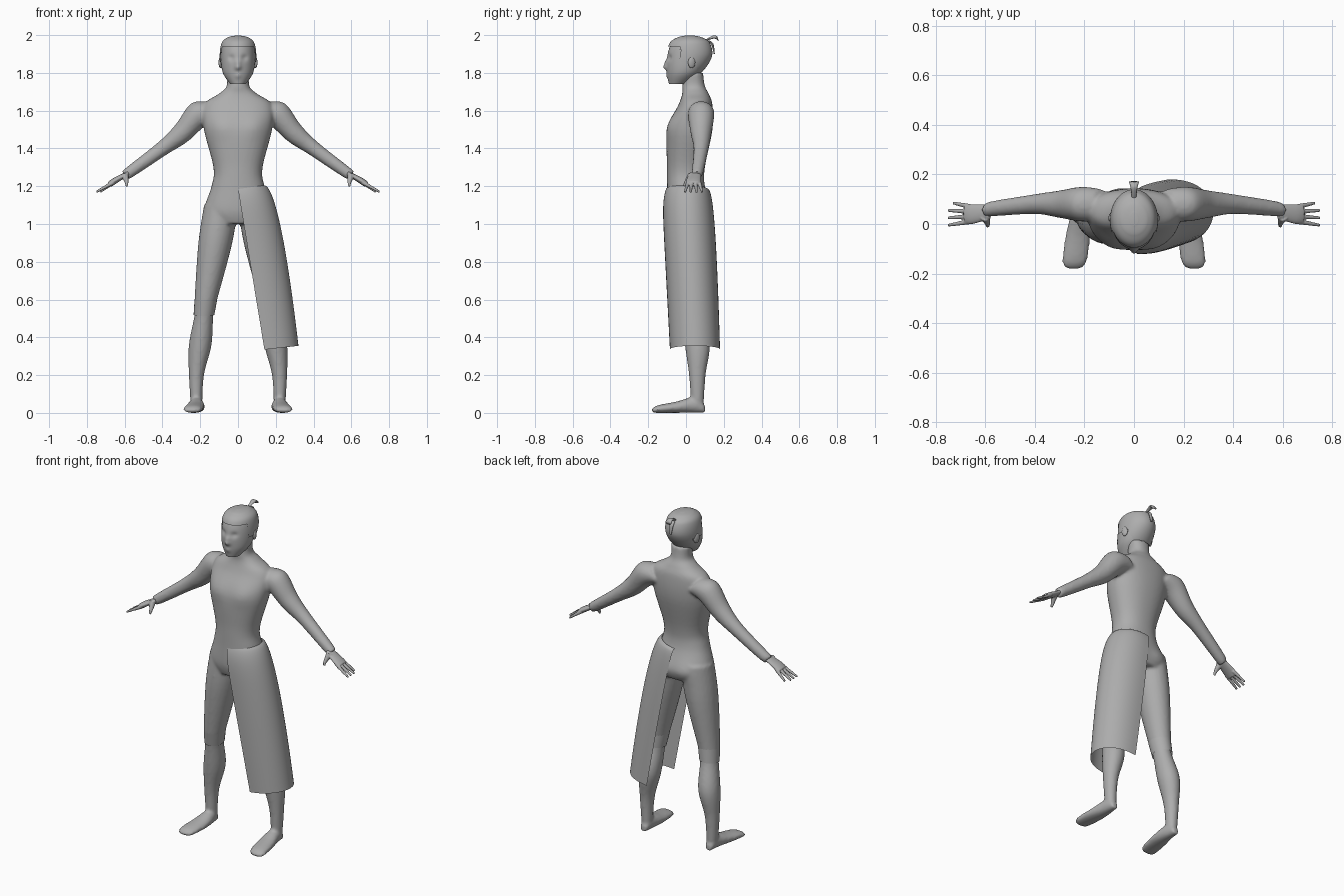
import bpy, bmesh, math
from mathutils import Vector, Matrix

cube = bpy.data.objects.get("Cube")
if cube:
    bpy.data.objects.remove(cube, do_unlink=True)

grey = bpy.data.materials.new("plain grey")
grey.use_nodes = True
grey.diffuse_color = (0.42, 0.42, 0.42, 1)
for node in grey.node_tree.nodes:
    if node.type == 'BSDF_PRINCIPLED':
        node.inputs["Base Color"].default_value = grey.diffuse_color
        node.inputs["Roughness"].default_value = 0.7

ACROSS, BACK, UP = Vector((1, 0, 0)), Vector((0, 1, 0)), Vector((0, 0, 1))
SIDES = {"left": 1, "right": -1}


def smooth_rows(rows, sub):
    """Catmull-Rom interpolation of every column."""
    out = []
    last = len(rows) - 1
    for i in range(last):
        quad = [rows[max(i - 1, 0)], rows[i], rows[i + 1], rows[min(i + 2, last)]]
        for k in range(sub):
            t = k / sub
            out.append([b + t / 2 * (c - a + t * (2 * a - 5 * b + 4 * c - d + t * (3 * (b - c) + d - a)))
                        for a, b, c, d in zip(*quad)])
    out.append(rows[last])
    return out


def limb(rows, flat=1.0):
    """Turn (x, y, z, radius) into loft rows with a flattened depth."""
    return [(*row, row[-1] * flat) for row in rows]


def loft(bm, rows, side, axis=None, mirror=1, sides=24, sub=6, power=1.0, caps=True):
    """Elliptical rings (x, y, z, half width along side, half depth) joined into a tube."""
    if axis is None:
        axis = Vector(rows[-1][:3]) - Vector(rows[0][:3])
    depth = axis.cross(side).normalized()
    rings = []
    for x, y, z, a, b in smooth_rows(rows, sub):
        ring = []
        for i in range(sides):
            angle = math.tau * i / sides
            c, s = (math.copysign(abs(f) ** power, f) for f in (math.cos(angle), math.sin(angle)))
            p = Vector((x, y, z)) + side * (a * c) + depth * (b * s)
            ring.append(bm.verts.new((p.x * mirror, p.y, max(p.z, 0))))
        rings.append(ring)
    for low, high in zip(rings, rings[1:]):
        for i in range(sides):
            j = (i + 1) % sides
            bm.faces.new((low[i], low[j], high[j], high[i]))
    if caps:
        bm.faces.new(rings[0])
        bm.faces.new(rings[-1])


def bump(bm, x, z, size, amount, facing):
    """Push a soft mirrored swelling out of the front (-1) or the back (1)."""
    for v in bm.verts:
        if facing * (v.co.y - 0.02) > 0.02:
            for centre in {x, -x}:
                distance = math.hypot(v.co.x - centre, v.co.z - z)
                v.co.y += facing * amount * math.exp(-(distance / size) ** 2)


def finish(name, bm, voxel=0, relax=0):
    """Make the object, fusing overlapping tubes into one skin when a voxel size is given."""
    bmesh.ops.recalc_face_normals(bm, faces=bm.faces)
    mesh = bpy.data.meshes.new(name)
    bm.to_mesh(mesh)
    bm.free()
    obj = bpy.data.objects.new(name, mesh)
    bpy.context.collection.objects.link(obj)
    if voxel:
        fuse = obj.modifiers.new("Fuse", 'REMESH')
        fuse.mode, fuse.voxel_size = 'VOXEL', voxel
        soften = obj.modifiers.new("Relax", 'SMOOTH')
        soften.factor, soften.iterations = 0.5, relax
        graph = bpy.context.evaluated_depsgraph_get()
        fused = bpy.data.meshes.new_from_object(obj.evaluated_get(graph))
        obj.modifiers.clear()
        obj.data = fused
    obj.data.materials.clear()
    obj.data.materials.append(grey)
    obj.data.shade_smooth()


# Body: torso, legs, feet and arms fused into one skin
torso = [(1, 0.02, 0.14, 0.1), (1.07, 0.02, 0.18, 0.12), (1.2, 0, 0.14, 0.1), (1.3, 0, 0.13, 0.1),
         (1.5, 0.02, 0.18, 0.12), (1.63, 0.05, 0.18, 0.09), (1.69, 0.05, 0.1, 0.07),
         (1.73, 0.04, 0.06, 0.06), (1.8, 0.04, 0.06, 0.05)]
leg = limb([(0.09, 0.02, 1.1, 0.09), (0.12, 0.02, 0.9, 0.09), (0.17, 0.02, 0.6, 0.06), (0.18, 0.03, 0.52, 0.05),
            (0.2, 0.06, 0.36, 0.06), (0.22, 0.06, 0.2, 0.04), (0.22, 0.06, 0.03, 0.03)], 1.1)
arm = limb([(0.13, 0.08, 1.6, 0.06), (0.21, 0.08, 1.58, 0.07), (0.3, 0.08, 1.48, 0.055),
            (0.4, 0.08, 1.4, 0.04), (0.58, 0.06, 1.27, 0.03), (0.6, 0.05, 1.26, 0.02)])
foot = [(0.22 - 0.13 * min(y, 0), y, height, width, height) for y, width, height in
        ((0.1, 0.02, 0.02), (0.07, 0.03, 0.04), (0.02, 0.04, 0.04),
         (-0.05, 0.05, 0.03), (-0.15, 0.05, 0.02), (-0.18, 0.03, 0.01))]
bm = bmesh.new()
loft(bm, [(0, y, z, a, b) for z, y, a, b in torso], ACROSS, UP, sides=48, power=0.9)
for s in SIDES.values():
    loft(bm, leg, ACROSS, mirror=s)
    loft(bm, foot, ACROSS, mirror=s)
    loft(bm, arm, BACK, mirror=s)
bump(bm, 0.09, 1.52, 0.06, 0.01, -1)
bump(bm, 0.08, 1.06, 0.06, 0.01, 1)
finish("body", bm, voxel=0.009, relax=4)

# Hands: palm, four fanned fingers and a drooping thumb
palm = limb([(0.58, 0.05, 1.27, 0.03), (0.65, 0.04, 1.23, 0.04), (0.68, 0.04, 1.21, 0.04)], 0.4)
thumb = limb([(0.6, 0.03, 1.26, 0.02), (0.59, 0, 1.22, 0.01), (0.59, -0.01, 1.2, 0.006)])
for word, s in SIDES.items():
    bm = bmesh.new()
    loft(bm, palm, BACK, mirror=s)
    loft(bm, thumb, ACROSS, mirror=s)
    for i in range(4):
        tip = 0.73 if i == 0 else 0.75
        finger = [(0.66, 0.07 - 0.02 * i, 1.22, 0.011), (tip, 0.085 - 0.03 * i, 1.17, 0.006)]
        loft(bm, limb(finger), BACK, mirror=s)
    finish(word + "_hand", bm, voxel=0.004, relax=2)

# Head with sculpted face, from (height, front, back, half width)
skull = [(1.74, -0.09, 0, 0.04), (1.8, -0.1, 0.08, 0.08), (1.88, -0.1, 0.13, 0.09),
         (1.95, -0.08, 0.12, 0.08), (1.98, -0.04, 0.08, 0.05), (1.99, 0, 0.04, 0.01)]


def head_rows(grow):
    return [(0, (front + back) / 2, z + grow, width + grow, (back - front) / 2 + grow)
            for z, front, back, width in skull]


bm = bmesh.new()
loft(bm, head_rows(0), ACROSS, UP, sides=64, sub=12)
bump(bm, 0.035, 1.88, 0.016, -0.01, -1)  # eye sockets
bump(bm, 0, 1.83, 0.015, 0.018, -1)      # nose tip
bump(bm, 0, 1.855, 0.015, 0.01, -1)      # nose bridge
bump(bm, 0, 1.785, 0.015, 0.006, -1)     # lips
finish("head", bm)


# Hair cap trimmed above the brow, beside the ears and at the nape
def below_hairline(face):
    middle = face.calc_center_median()
    line = 1.94 if middle.y < -0.03 else 1.86 if middle.y < 0.06 else 1.8
    return middle.z < line


bm = bmesh.new()
loft(bm, head_rows(0.007), ACROSS, UP, sides=96, sub=20)
bmesh.ops.delete(bm, geom=[f for f in bm.faces if below_hairline(f)], context='FACES')
finish("hair", bm)

# Topknot with a flared tuft and a hanging tail
tuft = limb([(0, 0.09, 1.96, 0.01), (0, 0.12, 1.98, 0.01), (0, 0.15, 1.99, 0.015), (0, 0.17, 1.98, 0.02)], 0.6)
tail = limb([(0, 0.12, 1.97, 0.01), (0, 0.14, 1.95, 0.012), (0, 0.15, 1.9, 0.006)], 0.5)
bm = bmesh.new()
loft(bm, tuft, ACROSS)
loft(bm, tail, ACROSS)
finish("topknot", bm)

# Ears
for word, s in SIDES.items():
    bm = bmesh.new()
    place = (Matrix.Translation((0.092 * s, 0.03, 1.855)) @ Matrix.Rotation(0.3 * s, 4, 'Z')
             @ Matrix.Diagonal((0.01, 0.02, 0.03, 1)))
    bmesh.ops.create_uvsphere(bm, u_segments=20, v_segments=12, radius=1, matrix=place)
    finish(word + "_ear", bm)

# Trouser cuffs ending just below the knees
for word, s in SIDES.items():
    bm = bmesh.new()
    cuff = [(x, y, z, a + flare, b + flare) for (x, y, z, a, b), flare in zip(leg[2:4], (0, 0.005))]
    loft(bm, cuff, ACROSS, mirror=s, caps=False)
    finish(word + "_trouser_cuff", bm)

# Half skirt wrapped round the left leg, flaring from waist to hem
bm = bmesh.new()
levels, steps, previous = 30, 32, None
for level in range(levels + 1):
    t = (level / levels) ** 1.5
    edge = 0.14 * t
    outer = 0.14 + 0.18 * t ** 0.55
    front = 0.045 * t - 0.13 + 0.025 * (1 - t) ** 15
    back = 0.11 + 0.07 * t ** 0.35
    row = []
    for i in range(steps + 1):
        angle = math.pi * (i / steps - 0.5)
        out = max(math.cos(angle), 0) ** 0.85
        row.append(bm.verts.new((edge + (outer - edge) * out,
                                 (front + back) / 2 + (back - front) / 2 * math.sin(angle),
                                 1.185 - 0.85 * t + 0.02 * out)))
    if previous:
        for i in range(steps):
            bm.faces.new((previous[i], row[i], row[i + 1], previous[i + 1]))
    previous = row
finish("half_skirt", bm)
